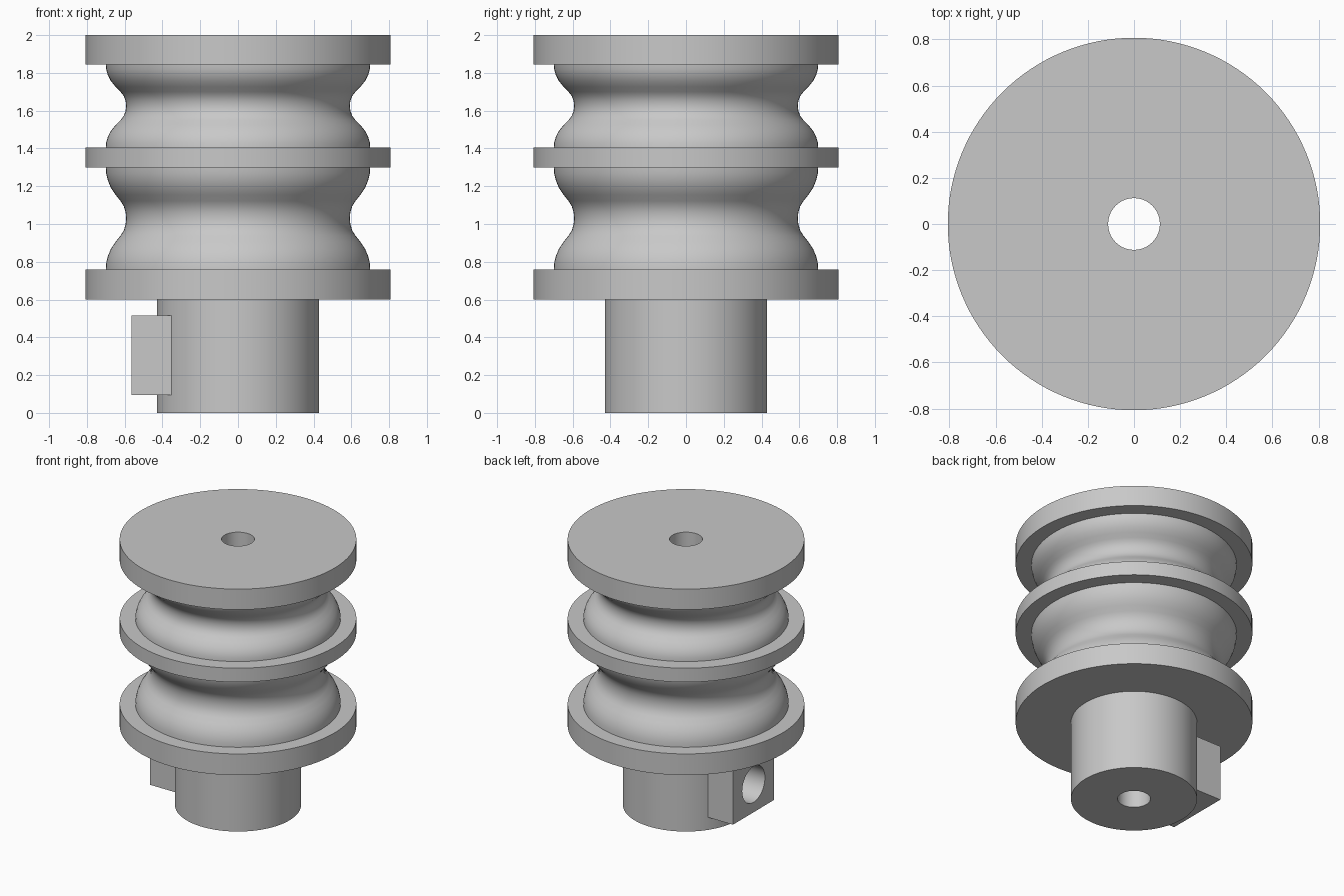
import bpy, bmesh, math
from mathutils import Matrix

if "Cube" in bpy.data.objects:
    bpy.data.objects.remove(bpy.data.objects["Cube"], do_unlink=True)

SEGMENTS = 128
BORE = 0.112
HUB = 0.43
FLANGE = 0.807

grey = bpy.data.materials.new("plain grey")
grey.use_nodes = True
grey.diffuse_color = (0.58, 0.58, 0.58, 1)
grey.node_tree.nodes["Principled BSDF"].inputs["Base Color"].default_value = grey.diffuse_color


def make_object(name, bm):
    bmesh.ops.recalc_face_normals(bm, faces=bm.faces)
    mesh = bpy.data.meshes.new(name)
    bm.to_mesh(mesh)
    bm.free()
    mesh.materials.append(grey)
    obj = bpy.data.objects.new(name, mesh)
    bpy.context.collection.objects.link(obj)
    return obj


def activate(obj):
    bpy.ops.object.select_all(action='DESELECT')
    obj.select_set(True)
    bpy.context.view_layer.objects.active = obj


def lathe(name, profile):
    """Revolve a closed (radius, height) loop around z."""
    bm = bmesh.new()
    verts = [bm.verts.new((r, 0, z)) for r, z in profile]
    edges = [bm.edges.new((verts[i - 1], verts[i])) for i in range(len(verts))]
    bmesh.ops.spin(bm, geom=verts + edges, cent=(0, 0, 0), axis=(0, 0, 1),
                   angle=math.tau, steps=SEGMENTS, use_merge=True)
    bmesh.ops.remove_doubles(bm, verts=bm.verts, dist=1e-5)
    return make_object(name, bm)


def groove(bottom, top, steps=32):
    """Concave waist blending into a rounded shoulder at each end."""
    half = [(0, 0.592), (0.12, 0.595), (0.24, 0.605), (0.34, 0.622), (0.46, 0.648),
            (0.6, 0.673), (0.74, 0.689), (0.88, 0.698), (1, 0.70)]
    middle, reach = (bottom + top) / 2, (top - bottom) / 2
    lower = [(r, middle - d * reach) for d, r in reversed(half)]
    upper = [(r, middle + d * reach) for d, r in half[1:]]
    return lower + upper


# Hub, three flanges and two rope grooves around a through bore
profile = [(BORE, 0), (HUB, 0), (HUB, 0.6), (FLANGE, 0.6), (FLANGE, 0.76)]
profile += groove(0.76, 1.3)
profile += [(FLANGE, 1.3), (FLANGE, 1.405)]
profile += groove(1.405, 1.845)
profile += [(FLANGE, 1.845), (FLANGE, 2), (BORE, 2)]
drum = lathe("grooved_drum", profile)

# Clamp block on the side of the hub
bm = bmesh.new()
bmesh.ops.create_cube(bm, size=1, matrix=Matrix.Translation((-0.455, 0, 0.305))
                      @ Matrix.Diagonal((0.215, 0.49, 0.42, 1)))
block = make_object("clamp_block", bm)

# Round hole from the block face to the bore
bm = bmesh.new()
bmesh.ops.create_cone(bm, cap_ends=True, segments=48, radius1=0.135, radius2=0.135, depth=0.7,
                      matrix=Matrix.Translation((-0.35, 0, 0.305)) @ Matrix.Rotation(math.pi / 2, 4, 'Y'))
cutter = make_object("hole_cutter", bm)
cutter.hide_render = True

for part in (drum, block):
    cut = part.modifiers.new("screw_hole", 'BOOLEAN')
    cut.operation = 'DIFFERENCE'
    cut.solver = 'EXACT'
    cut.object = cutter
    activate(part)
    bpy.ops.object.modifier_apply(modifier=cut.name)
    bpy.ops.object.shade_smooth_by_angle(angle=math.radians(30))

bpy.data.objects.remove(cutter, do_unlink=True)
